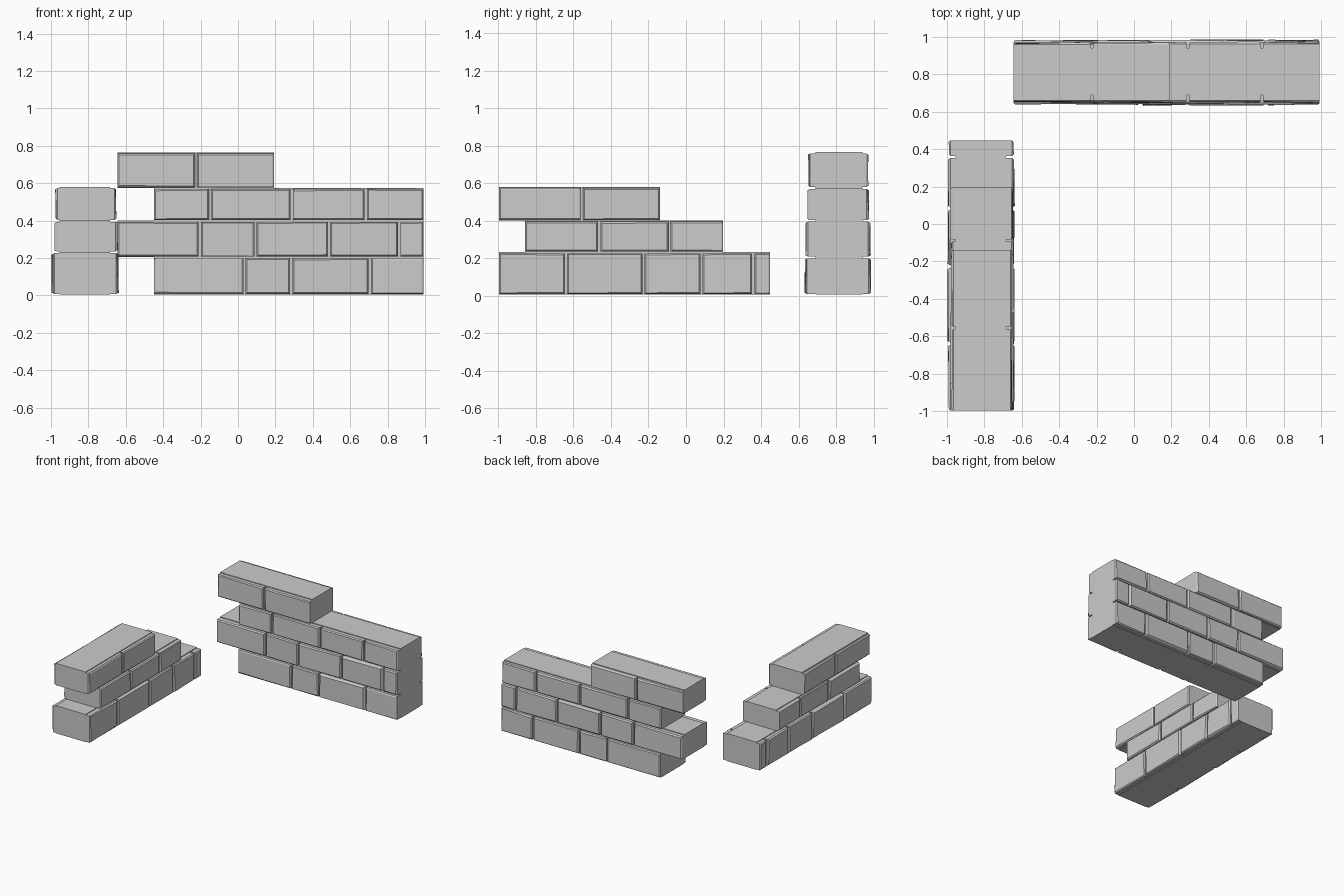
import bpy, bmesh, random

if "Cube" in bpy.data.objects:
    bpy.data.objects.remove(bpy.data.objects["Cube"])

random.seed(4)
GAP = 0.006      # half joint between neighbouring facing stones
BEV = 0.009      # chamfer of the stone faces


def loft(bm, rings):
    # closed solid through a stack of four-cornered rings
    vs = [[bm.verts.new(p) for p in r] for r in rings]
    for a, b in zip(vs, vs[1:]):
        for i in range(4):
            j = (i + 1) % 4
            bm.faces.new((a[i], a[j], b[j], b[i]))
    bm.faces.new(vs[0][::-1])
    bm.faces.new(vs[-1])


def make_object(name, bm):
    bmesh.ops.recalc_face_normals(bm, faces=bm.faces)
    me = bpy.data.meshes.new(name)
    bm.to_mesh(me)
    bm.free()
    ob = bpy.data.objects.new(name, me)
    bpy.context.collection.objects.link(ob)


def build_wall(name, courses, core, along_y):
    # u runs along the wall, v across its thickness
    def pt(u, v, z):
        return (v, u, z) if along_y else (u, v, z)

    def rect(u0, u1, z0, z1, v, d=0.0, jit=0.0):
        def j():
            return random.uniform(-jit, jit)
        return [pt(u + su * d, v + j(), z + sz * d + j() * 0.4)
                for u, z, su, sz in ((u0, z0, 1, 1), (u1, z0, -1, 1),
                                     (u1, z1, -1, -1), (u0, z1, 1, -1))]

    for n, (z0, z1, v0, v1, cuts) in enumerate(courses, 1):
        # solid core of the course
        bm = bmesh.new()
        loft(bm, [rect(cuts[0], cuts[-1], z0, z1, c) for c in core])
        make_object(f"{name}_core_{n}", bm)
        # chamfered facing stones on both sides
        bm = bmesh.new()
        last = len(cuts) - 2
        for i in range(last + 1):
            a = cuts[i] + (GAP if i else 0)
            b = cuts[i + 1] - (GAP if i < last else 0)
            lo, hi = z0 + 0.003, z1 - 0.006
            for c, v, s in ((core[0], v0, -1), (core[1], v1, 1)):
                loft(bm, [rect(a, b, lo, hi, c - s * 0.01),
                          rect(a, b, lo, hi, v - s * BEV),
                          rect(a, b, lo, hi, v, 0.008, 0.005)])
        make_object(f"{name}_stones_{n}", bm)


# courses: bottom, top, outer faces, joint positions
back = [
    (0.005, 0.205, 0.637, 0.983, (-0.45, 0.035, 0.285, 0.705, 0.993)),
    (0.205, 0.400, 0.642, 0.980, (-0.645, -0.205, 0.093, 0.487, 0.862, 0.993)),
    (0.400, 0.575, 0.650, 0.972, (-0.45, -0.15, 0.287, 0.683, 0.993)),
    (0.575, 0.765, 0.652, 0.968, (-0.645, -0.225, 0.192)),
]
left = [
    (0.005, 0.232, -0.991, -0.642, (-0.998, -0.64, -0.227, 0.083, 0.358, 0.447)),
    (0.232, 0.400, -0.978, -0.645, (-0.858, -0.463, -0.088, 0.197)),
    (0.400, 0.580, -0.973, -0.652, (-0.998, -0.555, -0.138)),
]
build_wall("back_wall", back, (0.69, 0.94), False)
build_wall("left_wall", left, (-0.955, -0.685), True)
